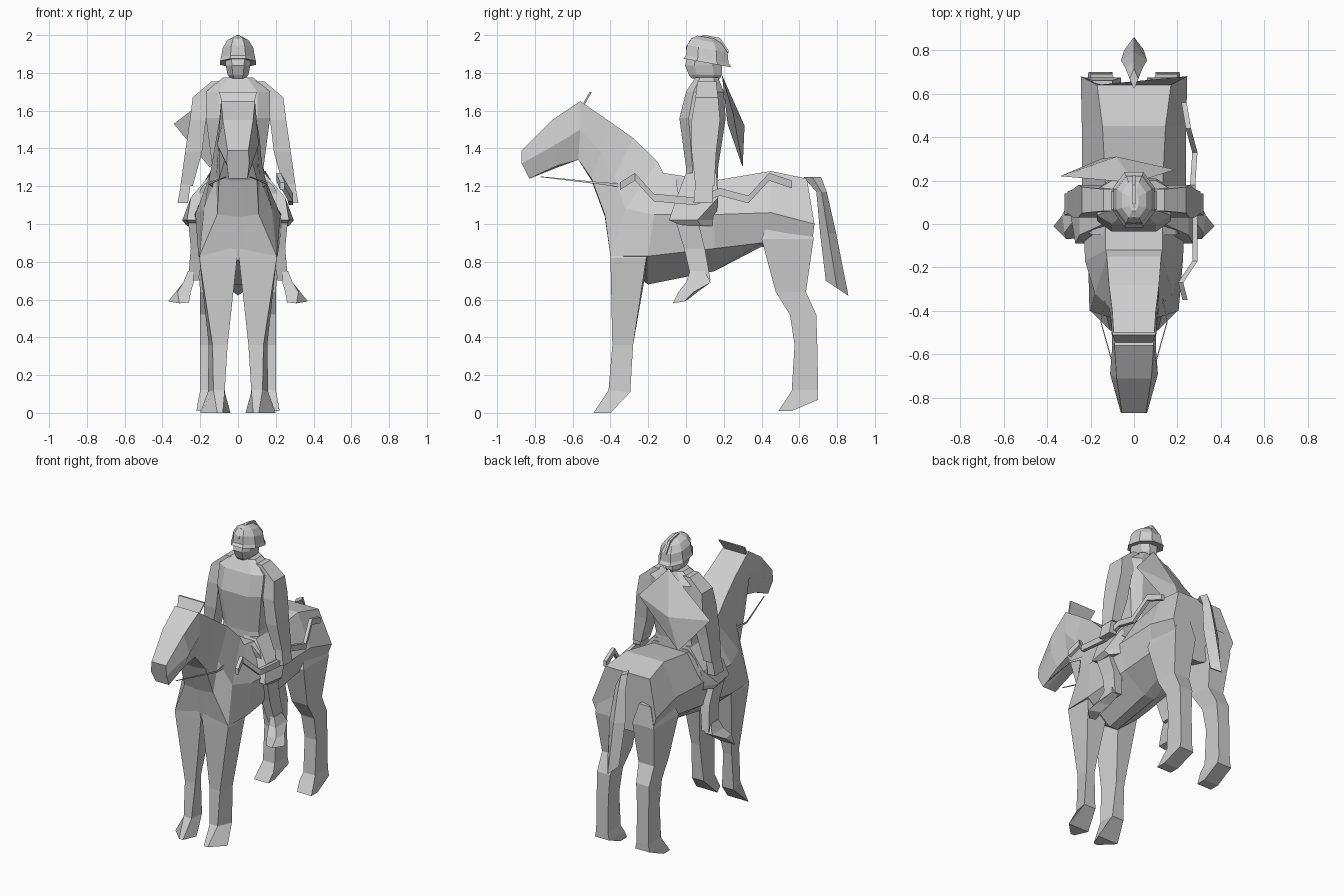
import bpy, bmesh
from mathutils import Vector

grey = bpy.data.materials.new("light_grey")
grey.diffuse_color = (0.62, 0.62, 0.62, 1)


def loft(name, rings, mirror=False):
    """Skin a list of equal-length point rings and cap both ends."""
    bm = bmesh.new()
    loops = [[bm.verts.new(p) for p in ring] for ring in rings]
    n = len(loops[0])
    for a, b in zip(loops, loops[1:]):
        for i in range(n):
            j = (i + 1) % n
            bm.faces.new((a[i], a[j], b[j], b[i]))
    bm.faces.new(loops[0])
    bm.faces.new(loops[-1][::-1])
    bmesh.ops.remove_doubles(bm, verts=bm.verts, dist=0.0005)
    bmesh.ops.recalc_face_normals(bm, faces=bm.faces)
    me = bpy.data.meshes.new(name)
    bm.to_mesh(me)
    bm.free()
    me.materials.append(grey)
    ob = bpy.data.objects.new(name, me)
    bpy.context.collection.objects.link(ob)
    if mirror:
        ob.modifiers.new("Mirror", 'MIRROR')
    return ob


def box_ring(z, x0, x1, y0, y1):
    return [(x0, y0, z), (x1, y0, z), (x1, y1, z), (x0, y1, z)]


def stack(name, rows, mirror=False, chamfer=0.0, tilt=0.0):
    """Loft horizontal sections (z, x0, x1, y0, y1), optionally chamfered."""
    rings = []
    for z, x0, x1, y0, y1 in rows:
        if chamfer:
            cx, cy = (x1 - x0) * chamfer, (y1 - y0) * chamfer
            pts = [(x0 + cx, y0), (x1 - cx, y0), (x1, y0 + cy), (x1, y1 - cy),
                   (x1 - cx, y1), (x0 + cx, y1), (x0, y1 - cy), (x0, y0 + cy)]
            rings.append([(x, y, z - tilt * (y - 0.1)) for x, y in pts])
        else:
            rings.append(box_ring(z, x0, x1, y0, y1))
    return loft(name, rings, mirror)


def strip(name, path, height, thick):
    """Thin band that follows a path, standing on edge."""
    rings = []
    for p in path:
        rings.append([Vector(p) + Vector((sx * thick, 0, sz * height))
                      for sx, sz in ((-1, -1), (1, -1), (1, 1), (-1, 1))])
    return loft(name, rings)


# Horse trunk, neck and head: each station holds (y, z, half width) for
# top edge, upper flank, lower crease and underside
stations = [
    [(.64, 1.24, .17), (.68, 1.0, .245), (.66, .84, .19), (.60, .82, .03)],
    [(.45, 1.28, .145), (.45, 1.06, .24), (.40, .90, .19), (.40, .88, .03)],
    [(.15, 1.23, .13), (.15, 1.05, .24), (.15, .87, .20), (.15, .75, .04)],
    [(-.12, 1.27, .13), (-.17, 1.05, .225), (-.2, .83, .21), (-.2, .68, .03)],
    [(-.15, 1.33, .125), (-.32, 1.08, .18), (-.4, .83, .205), (-.39, .81, .02)],
    [(-.28, 1.455, .115), (-.38, 1.25, .115), (-.43, 1.05, .11), (-.43, 1.04, .02)],
    [(-.40, 1.54, .10), (-.45, 1.38, .105), (-.5, 1.24, .10), (-.5, 1.23, .03)],
    [(-.56, 1.65, .09), (-.56, 1.5, .10), (-.57, 1.34, .07), (-.57, 1.34, .02)],
    [(-.71, 1.55, .08), (-.69, 1.42, .11), (-.68, 1.31, .06), (-.68, 1.3, .02)],
    [(-.87, 1.39, .055), (-.87, 1.32, .06), (-.83, 1.24, .05), (-.83, 1.24, .02)],
]
loft("horse_body", [[(w, y, z) for y, z, w in s] +
                    [(-w, y, z) for y, z, w in reversed(s)] for s in stations])

# Horse legs, wedge-shaped in front, with hooves that come to a narrow toe
loft("front_leg", [[(.02, -.40, .92), (.17, -.40, .92), (.17, -.20, .92), (.02, -.20, .92)],
                   [(.005, -.40, .82), (.205, -.40, .82), (.20, -.21, .82), (.04, -.20, .82)],
                   [(.055, -.39, .36), (.135, -.39, .36), (.155, -.28, .36), (.09, -.28, .36)],
                   [(.07, -.41, .12), (.13, -.41, .12), (.16, -.295, .11), (.07, -.295, .11)],
                   [(.08, -.49, 0), (.11, -.49, 0), (.20, -.40, 0), (.04, -.40, 0)]], True)
stack("hind_leg", [(1.06, .10, .19, .45, .66), (.92, .06, .225, .40, .675),
                   (.64, .08, .20, .475, .635), (.52, .10, .20, .55, .69),
                   (.36, .11, .20, .575, .695), (.12, .11, .20, .56, .70),
                   (.07, .10, .21, .53, .70), (.01, .11, .22, .49, .56)], True)

# Tail: diamond section, flaring towards the tip
tail = []
for z, y0, y1, w in [(1.25, .62, .715, .02), (1.17, .69, .745, .04),
                     (.95, .71, .795, .06), (.66, .74, .86, .045)]:
    m = (y0 + y1) / 2
    lift = 0.04 if z < 0.7 else 0
    tail.append([(0, y0, z + lift), (w, m, z), (0, y1, z - lift), (-w, m, z)])
loft("tail", tail)

# Ear plate across the poll
loft("ears", [[(-w, y, z), (w, y, z), (w, y + .012, z), (-w, y + .012, z)]
              for w, y, z in ((.08, -.555, 1.62), (.10, -.51, 1.70))])

# Reins, tapering to the mouth
loft("rein", [[(x, y, z - h), (x + .005, y, z - h), (x + .005, y, z + h), (x, y, z + h)]
              for x, y, z, h in ((.06, -.77, 1.25, .002), (.15, -.45, 1.215, .006),
                                 (.12, -.30, 1.20, .012))], True)

# Long strap hanging on the right flank
strip("side_strap", [(.235, -.35, 1.20), (.215, -.27, 1.25), (.28, -.17, 1.14),
                     (.28, .05, 1.12), (.27, .18, 1.17), (.28, .33, 1.13),
                     (.25, .44, 1.25), (.23, .56, 1.21)], .02, .012)

# Saddle cloth and coat skirts over the thighs
stack("saddle", [(1.10, -.24, .24, -.03, .17), (1.20, -.19, .19, -.05, .17),
                 (1.25, -.13, .13, -.05, .17)])
loft("thigh", [box_ring(1.27, .04, .14, 0, .16),
               box_ring(1.14, .13, .25, -.05, .17),
               [(.21, -.09, 1.02), (.27, -.09, 1.02), (.295, .06, 1.02), (.22, .16, 1.02)],
               [(.21, -.03, .995), (.26, -.03, .995), (.27, .08, .99), (.22, .15, .99)]], True)

# Rider's lower legs and outward-turned feet
stack("shin", [(1.03, .19, .265, -.06, .06), (.87, .18, .25, -.01, .10),
               (.70, .21, .265, .03, .13)], True)
loft("foot", [box_ring(.75, .235, .265, .02, .10), box_ring(.69, .235, .29, .0, .13),
              [(.25, -.04, .64), (.32, -.04, .64), (.33, .04, .64), (.25, .06, .64)],
              [(.26, -.065, .585), (.31, -.07, .58), (.37, -.01, .59), (.28, .01, .60)]], True)

# Rider's torso, arms and hands
stack("torso", [(1.13, -.17, .17, 0, .17), (1.30, -.135, .135, 0, .17),
                (1.56, -.17, .17, -.035, .21), (1.70, -.17, .17, .0, .20),
                (1.775, -.08, .08, .05, .17)], chamfer=.20)
stack("arm", [(1.755, .06, .14, .06, .16), (1.67, .12, .24, .05, .17),
              (1.55, .17, .255, .03, .18), (1.38, .19, .28, .03, .16),
              (1.20, .24, .305, .05, .15)], True)
stack("hand", [(1.22, .25, .30, .05, .14), (1.11, .265, .32, .04, .14)], True)

# Folded cape slung across the back: a diamond fan with a raised middle
corners = [(.0, .19, 1.79), (.19, .25, 1.58), (-.15, .30, 1.30), (-.34, .22, 1.53)]
loft("cape", [corners, [(-.08, .31, 1.52)] * 4])

# Rider's head
stack("head", [(1.77, -.04, .04, .03, .18), (1.79, -.055, .055, .015, .19),
               (1.84, -.065, .065, -.005, .19), (1.90, -.07, .07, .01, .20)],
      chamfer=.25)

# Helmet with a brim that drops to the back, plus its crest
stack("helmet", [(1.855, -.095, .095, -.015, .24), (1.875, -.09, .09, .0, .225),
                 (1.93, -.08, .08, .005, .22), (1.97, -.055, .055, .03, .19),
                 (1.99, -.02, .02, .06, .15)], chamfer=.28, tilt=.18)
strip("helmet_crest", [(0, .0, 1.93), (0, .03, 1.975), (0, .10, 1.99),
                       (0, .18, 1.975), (0, .225, 1.91)], .01, .008)
